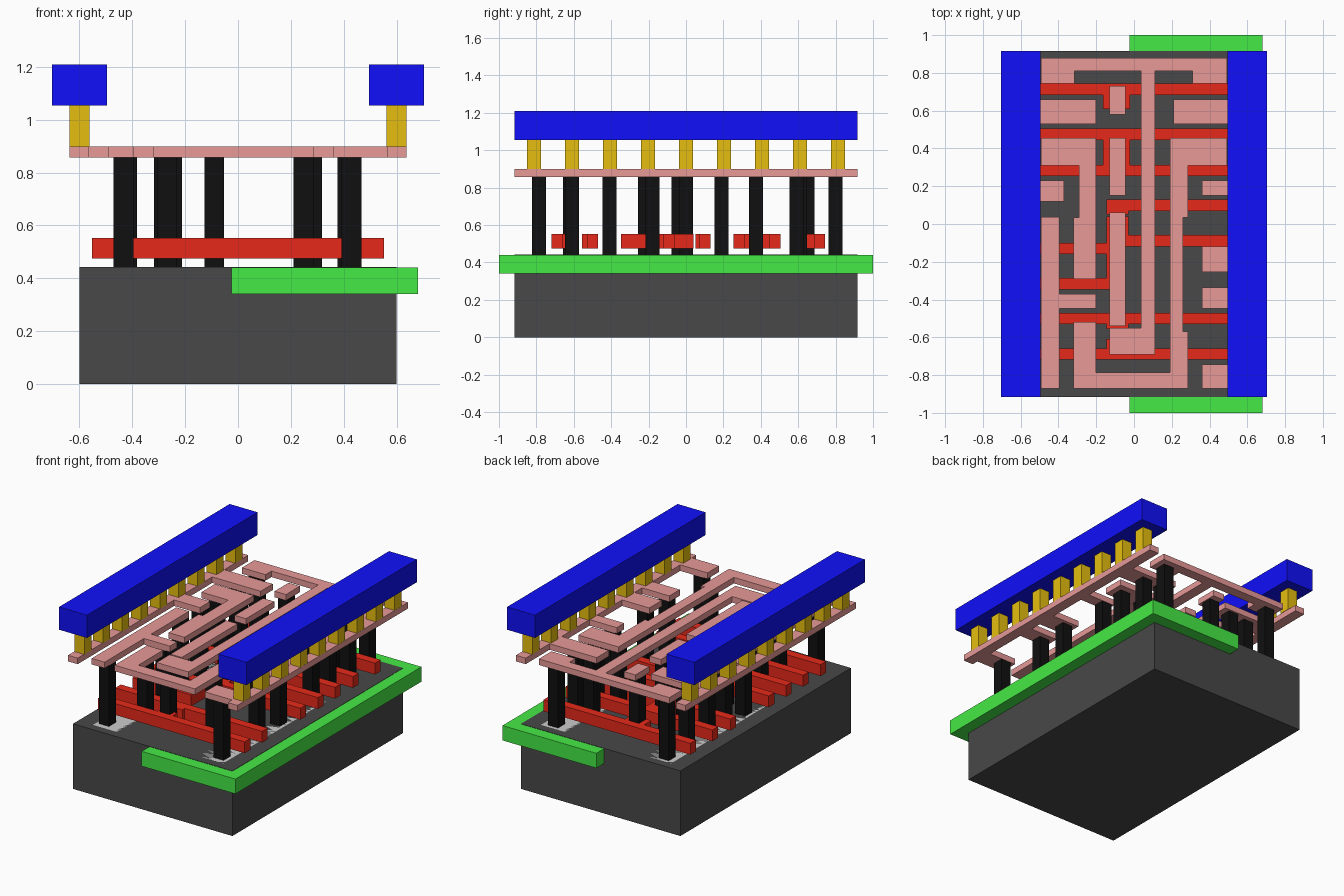
import bpy, bmesh
from mathutils import Matrix, Vector


def material(name, rgb):
    m = bpy.data.materials.new(name)
    m.diffuse_color = (*rgb, 1)
    return m


def layer(name, rects, z0, z1, mat=None):
    """One object made of boxes; each rect is (x0, x1, y0, y1)."""
    bm = bmesh.new()
    for x0, x1, y0, y1 in rects:
        mid = Vector(((x0 + x1) / 2, (y0 + y1) / 2, (z0 + z1) / 2))
        size = Vector((x1 - x0, y1 - y0, z1 - z0))
        bmesh.ops.create_cube(bm, size=1,
                              matrix=Matrix.Translation(mid) @ Matrix.Diagonal((*size, 1)))
    me = bpy.data.meshes.new(name)
    bm.to_mesh(me)
    bm.free()
    ob = bpy.data.objects.new(name, me)
    bpy.context.collection.objects.link(ob)
    if mat:
        me.materials.append(mat)
    return ob


def squares(points, s=0.0375):
    return [(x - s, x + s, y - s, y + s) for x, y in points]


dark = material("dark_grey", (0.065, 0.065, 0.065))
green = material("green", (0.06, 0.82, 0.06))
light = material("light_grey", (0.6, 0.6, 0.6))
red = material("red", (0.8, 0.022, 0.01))
black = material("black", (0.005, 0.005, 0.005))
pink = material("pink", (0.8, 0.32, 0.31))
gold = material("gold", (0.79, 0.52, 0.005))
blue = material("blue", (0.005, 0.005, 0.95))

# Substrate block, side well and the two active strips set in its top
layer("substrate", [(-0.6, 0.6, -0.917, 0.917)], 0, 0.443, dark)
layer("well", [(-0.025, 0.681, -1, 1)], 0.34, 0.441, green)
layer("active_strips", [(-0.49, -0.2, -0.86, 0.86), (0.2, 0.49, -0.86, 0.86)],
      0.34, 0.443, light)

# Red gate bars: (y, x start, x end), plus wider landing pads
bars = [(0.714, -0.553, 0.553), (0.476, -0.553, 0.553), (0.283, -0.553, 0.553),
        (0.10, -0.145, 0.553), (-0.089, -0.145, 0.553), (-0.13, -0.553, -0.145),
        (-0.317, -0.553, -0.145), (-0.5, -0.553, 0.553), (-0.688, -0.553, 0.553)]
gates = [(x0, x1, y - 0.03, y + 0.03) for y, x0, x1 in bars]
gates += [(-0.165, -0.02, 0.61, 0.684), (-0.165, -0.02, 0.313, 0.446),
          (-0.145, -0.03, 0.05, 0.07), (-0.145, -0.03, -0.059, 0.04),
          (-0.145, -0.11, -0.347, -0.117), (-0.145, -0.03, -0.555, -0.53),
          (-0.145, -0.03, -0.658, -0.61)]
layer("gate_bars", gates, 0.475, 0.552, red)

# Black contact posts down to the substrate, and centre posts on the gates
posts = [(sx, y) for y in (0.80, 0.59, 0.373, 0.19) for sx in (-0.419, 0.415)]
posts += [(-0.28, 0.61), (0.28, 0.61), (-0.25, 0.373), (0.2475, 0.373),
          (-0.433, 0.0), (-0.27, -0.04), (-0.28, -0.22), (-0.27, -0.408),
          (-0.27, -0.61), (0.2475, -0.61), (-0.433, -0.785), (0.43, -0.18),
          (0.43, -0.408), (0.43, -0.785)]
layer("contact_posts", squares(posts), 0.443, 0.86, black)
centre = [(-0.09, y) for y in (0.65, 0.373, 0.0, -0.62)]
layer("gate_posts", squares(centre), 0.443, 0.86, black)

# Pink wiring level
R = 0.565
wires = [
    # side rails
    (-0.638, -R, -0.917, 0.917), (R, 0.638, -0.917, 0.917),
    # back band with ends, long middle arm and its foot
    (-0.492, 0.492, 0.81, 0.88), (-0.492, -0.315, 0.745, 0.81),
    (0.31, 0.492, 0.745, 0.81), (0.037, 0.11, -0.55, 0.81),
    (-0.13, 0.11, -0.69, -0.55),
    # tabs joined to the rails
    (-R, -0.2, 0.53, 0.66), (0.21, R, 0.53, 0.66), (-R, -0.37, 0.12, 0.23),
    (0.36, R, 0.15, 0.23), (0.36, R, -0.255, -0.12),
    (0.36, R, -0.447, -0.335), (0.36, R, -0.87, -0.745),
    # left hook
    (-0.492, -0.2, 0.31, 0.455), (-0.29, -0.2, 0.035, 0.31),
    (-0.32, -0.2, -0.29, 0.035),
    # left long bar with branch
    (-0.492, -0.395, -0.87, 0.038), (-0.395, -0.2, -0.447, -0.37),
    # right hook running round the front
    (0.19, 0.492, 0.31, 0.455), (0.19, 0.285, 0.035, 0.31),
    (0.19, 0.26, -0.57, 0.035), (0.19, 0.285, -0.785, -0.57),
    (-0.32, 0.285, -0.87, -0.785), (-0.32, -0.2, -0.785, -0.52),
    # short centre pieces
    (-0.13, -0.045, 0.58, 0.73), (-0.13, -0.045, 0.15, 0.455),
    (-0.13, -0.045, -0.54, 0.06)]
layer("wiring", wires, 0.858, 0.899, pink)

# Gold vias and the blue power beams on both sides
vias = [(sx, i * 0.203) for sx in (-0.6, 0.6) for i in range(-4, 5)]
layer("vias", squares(vias), 0.899, 1.055, gold)
for side, x in (("left", -0.6), ("right", 0.6)):
    layer(side + "_power_beam", [(x - 0.105, x + 0.105, -0.917, 0.917)],
          1.055, 1.21, blue)
